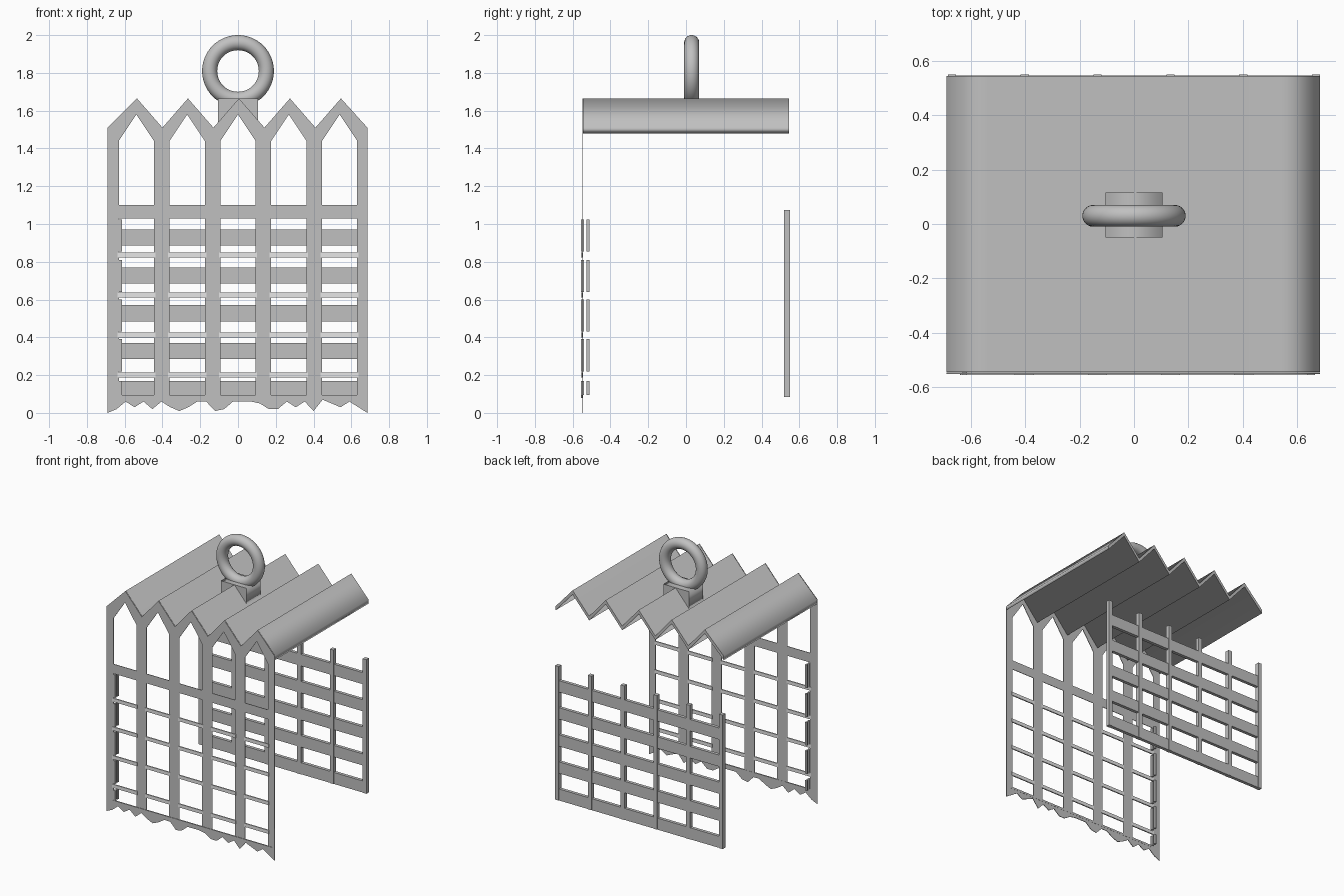
import bpy, math

if "Cube" in bpy.data.objects:
    bpy.data.objects.remove(bpy.data.objects["Cube"], do_unlink=True)


def material(name, value):
    m = bpy.data.materials.new(name)
    m.use_nodes = True
    colour = (value, value, value, 1)
    m.diffuse_color = colour
    m.node_tree.nodes["Principled BSDF"].inputs["Base Color"].default_value = colour
    return m


grey = material("mid_grey", 0.53)
white = material("white", 1.0)


def sheet(name, loops, y_min, y_max, mat):
    """Extrude x-z outlines along y; inner loops become holes."""
    curve = bpy.data.curves.new(name, "CURVE")
    curve.dimensions = "2D"
    curve.fill_mode = "BOTH"
    curve.extrude = (y_max - y_min) / 2
    for loop in loops:
        spline = curve.splines.new("POLY")
        spline.points.add(len(loop) - 1)
        for point, (x, z) in zip(spline.points, loop):
            point.co = (x, z, 0, 1)
        spline.use_cyclic_u = True
    temp = bpy.data.objects.new(name + "_outline", curve)
    bpy.context.collection.objects.link(temp)
    graph = bpy.context.evaluated_depsgraph_get()
    mesh = bpy.data.meshes.new_from_object(temp.evaluated_get(graph))
    bpy.data.objects.remove(temp, do_unlink=True)
    mesh.materials.clear()
    mesh.materials.append(mat)
    obj = bpy.data.objects.new(name, mesh)
    obj.rotation_euler.x = math.pi / 2
    obj.location.y = (y_min + y_max) / 2
    bpy.context.collection.objects.link(obj)
    return obj


def box(name, x, y, z, mat=grey):
    """Box from (min, max) ranges."""
    ranges = (x, y, z)
    bpy.ops.mesh.primitive_cube_add(size=1, location=[(a + b) / 2 for a, b in ranges])
    obj = bpy.context.object
    obj.name = name
    obj.scale = [b - a for a, b in ranges]
    obj.data.materials.append(mat)
    return obj


BAYS = 5
LEFT, RIGHT = -0.69, 0.685
PEAK, VALLEY = 1.665, 1.51
PITCH = 0.27

# Zigzag line shared by the roof and the top of the front panel
zigzag = [(LEFT, VALLEY)]
for i in range(BAYS):
    peak_x = -0.535 + PITCH * i
    zigzag.append((peak_x, PEAK))
    zigzag.append((peak_x + PITCH / 2, VALLEY))
zigzag[-1] = (RIGHT, VALLEY)

# Corrugated roof
underside = [(x, z - 0.03) for x, z in reversed(zigzag)]
sheet("roof", [zigzag + underside], -0.545, 0.545, grey)

# Front panel: pointed openings above, tall openings below, ragged lower edge
fringe = [0, 3, 6, 3, 5, 7, 1, 6, 3, 6, 2, 2, 5, 6, 6,
          6, 2, 1, 6, 6, 3, 1, 3, 6, 2, 6, 3, 6, 2, 0]
step = (RIGHT - LEFT) / (len(fringe) - 1)
lower_edge = [(RIGHT - step * i, h / 100) for i, h in enumerate(fringe)]
loops = [zigzag + lower_edge]
centres = [-0.538 + 0.269 * i for i in range(BAYS)]
half = 0.093
for c in centres:
    a, b = c - half, c + half
    loops.append([(a, 1.1), (b, 1.1), (b, 1.44), (c, 1.58), (a, 1.44)])
    loops.append([(a, 0.09), (b, 0.09), (b, 1.03), (a, 1.03)])
sheet("front_panel", loops, -0.551, -0.547, grey)

# White slats across the front openings
for z in (0.2, 0.412, 0.624, 0.836):
    for c in centres:
        box("front_slat", (c - 0.101, c + 0.101), (-0.555, -0.546),
            (z - 0.013, z + 0.013), white)

# Bottom strip of the front
box("front_bottom_strip", (-0.64, 0.665), (-0.555, -0.546), (0.08, 0.095))

# Paired upright strips at one end of the front, broken at the slats
for bottom, top in ((0.095, 0.17), (0.22, 0.39), (0.43, 0.6), (0.64, 0.81), (0.855, 1.025)):
    for y in (-0.547, -0.518):
        box("side_strip", (-0.63, -0.615), (y - 0.008, y + 0.008), (bottom, top))

# Back fence: six posts and five rails
for i in range(BAYS + 1):
    x = -0.67 + 0.268 * i
    box("back_post", (x - 0.015, x + 0.015), (0.52, 0.55), (0.085, 1.075))
for i in range(BAYS):
    z = 0.085 + 0.2 * i
    box("back_rail", (-0.68, 0.68), (0.523, 0.547), (z, z + 0.085))

# Ring mount: block notched to sit on the roof ridge
w = 0.105
notch = [(-w, PEAK), (w, PEAK), (w, 1.53), (0.025, 1.617), (-0.015, 1.617), (-w, 1.52)]
sheet("ring_block", [notch], -0.05, 0.115, grey)

# Hanging ring
bpy.ops.mesh.primitive_torus_add(
    major_radius=0.15, minor_radius=0.04, major_segments=64, minor_segments=24,
    location=(0, 0.03, 1.81), rotation=(math.pi / 2, 0, 0))
ring = bpy.context.object
ring.name = "hanging_ring"
ring.data.materials.append(grey)
bpy.ops.object.shade_smooth_by_angle()
